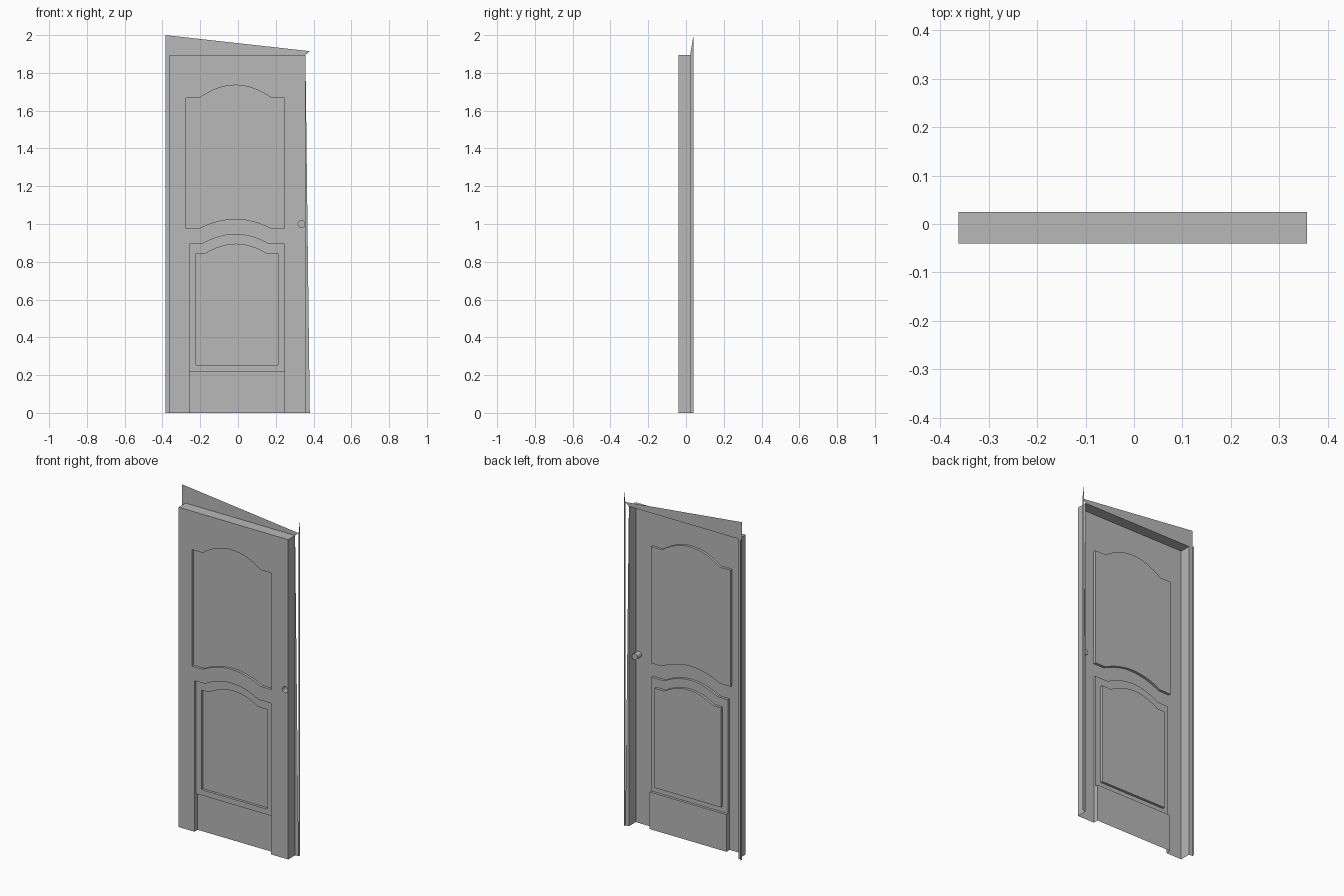
import bpy, bmesh, math

cube = bpy.data.objects.get("Cube")
if cube:
    bpy.data.objects.remove(cube, do_unlink=True)

grey = bpy.data.materials.new("plain_grey")
grey.use_nodes = True
grey.diffuse_color = (0.48, 0.48, 0.48, 1)
grey.node_tree.nodes["Principled BSDF"].inputs["Base Color"].default_value = (0.48, 0.48, 0.48, 1)

LEFT, RIGHT, TOP = -0.362, 0.357, 1.895        # door edges
FRONT, SHALLOW, DEEP, BACK = -0.04, -0.025, -0.01, 0.025


def finish(name, bm):
    bmesh.ops.remove_doubles(bm, verts=bm.verts, dist=0.0002)
    mesh = bpy.data.meshes.new(name)
    bm.to_mesh(mesh)
    bm.free()
    mesh.materials.append(grey)
    obj = bpy.data.objects.new(name, mesh)
    bpy.context.collection.objects.link(obj)
    return obj


def fill(bm, loops, y):
    """Flat sheet facing forward, first loop outside, other loops holes."""
    edges = []
    for loop in loops:
        vs = [bm.verts.new((x, y, z)) for x, z in loop]
        edges += [bm.edges.new((a, b)) for a, b in zip(vs, vs[1:] + vs[:1])]
    bmesh.ops.triangle_fill(bm, edges=edges, use_beauty=True,
                            use_dissolve=False, normal=(0, -1, 0))


def walls(bm, loop, y0, y1, closed=True):
    pairs = list(zip(loop, loop[1:] + (loop[:1] if closed else [])))
    for (ax, az), (bx, bz) in pairs:
        bm.faces.new([bm.verts.new(p) for p in
                      ((ax, y0, az), (bx, y0, bz), (bx, y1, bz), (ax, y1, az))])


def arch(x0, x1, z, rise, n=16):
    """Shallow arch from x0 to x1 with its ends at height z."""
    mid, half = (x0 + x1) / 2, (x1 - x0) / 2
    ts = [-1 + 2 * i / n for i in range(n + 1)]
    return [(mid + half * t, z + rise * (1 - t * t)) for t in ts]


def quad_sheet(name, points):
    bm = bmesh.new()
    bm.faces.new([bm.verts.new(p) for p in points])
    return finish(name, bm)


# Outlines of the sunken areas
upper = ([(-0.275, 0.977), (-0.275, 1.667)] + arch(-0.204, 0.177, 1.667, 0.068)
         + [(0.247, 1.667), (0.247, 0.977)] + arch(-0.204, 0.177, 0.977, 0.05)[::-1])
lower = ([(-0.258, 0.22), (-0.258, 0.895)] + arch(-0.188, 0.161, 0.895, 0.05)
         + [(0.245, 0.895), (0.245, 0.22)])
inner = ([(-0.222, 0.253), (-0.222, 0.843)] + arch(-0.172, 0.151, 0.843, 0.05)
         + [(0.212, 0.843), (0.212, 0.253)])
kick = [(-0.258, 0), (-0.258, 0.22), (0.245, 0.22), (0.245, 0)]
socket = [(0.336 + 0.018 * math.cos(a), 1.0 + 0.018 * math.sin(a))
          for a in [-2 * math.pi * i / 16 for i in range(16)]]

# Front skin of the door with its openings
bm = bmesh.new()
outline = ([(LEFT, 0), kick[0]] + lower + [kick[3], (RIGHT, 0), (RIGHT, TOP), (LEFT, TOP)])
fill(bm, [outline, upper, socket], FRONT)
finish("door_face", bm)

# Door edges, open at the back and the bottom
bm = bmesh.new()
walls(bm, [(RIGHT, 0), (RIGHT, TOP), (LEFT, TOP), (LEFT, 0)], FRONT, BACK, closed=False)
finish("door_edges", bm)

# Sunken upper panel
bm = bmesh.new()
walls(bm, upper, FRONT, SHALLOW)
fill(bm, [upper], SHALLOW)
finish("upper_panel", bm)

# Lower surround, with the second sunken panel inside it
bm = bmesh.new()
walls(bm, lower, FRONT, SHALLOW, closed=False)
fill(bm, [lower, inner], SHALLOW)
finish("lower_surround", bm)

bm = bmesh.new()
walls(bm, inner, SHALLOW, DEEP)
fill(bm, [inner], DEEP)
finish("lower_panel", bm)

# Kick board below
bm = bmesh.new()
walls(bm, kick[:2], FRONT, DEEP, closed=False)
walls(bm, kick[1:3], SHALLOW, DEEP, closed=False)
walls(bm, kick[2:], FRONT, DEEP, closed=False)
fill(bm, [kick], DEEP)
finish("kick_board", bm)

# Round handle socket
bm = bmesh.new()
walls(bm, socket, FRONT, 0)
fill(bm, [socket], 0)
finish("handle_socket", bm)

# Thin flange around the door, with returns at both sides
OUT_L, OUT_R, RIM = -0.385, 0.38, 0.04
quad_sheet("left_flange", [(OUT_L, BACK, 0), (LEFT, BACK, 0), (LEFT, BACK, TOP), (OUT_L, BACK, 2)])
quad_sheet("top_flange", [(OUT_L, BACK, 2), (LEFT, BACK, TOP), (RIGHT, BACK, TOP), (OUT_R, BACK, 1.915)])
quad_sheet("right_flange", [(RIGHT, BACK, 0), (OUT_R, BACK, 0), (RIGHT, BACK, TOP)])
quad_sheet("left_return", [(OUT_L, BACK, 0), (OUT_L, BACK, 1.9), (OUT_L, RIM, 1.9), (OUT_L, RIM, 0)])
quad_sheet("right_return", [(OUT_R, BACK, 0), (OUT_R, RIM, 0), (OUT_R, RIM, 2), (OUT_R, BACK, 1.915)])
